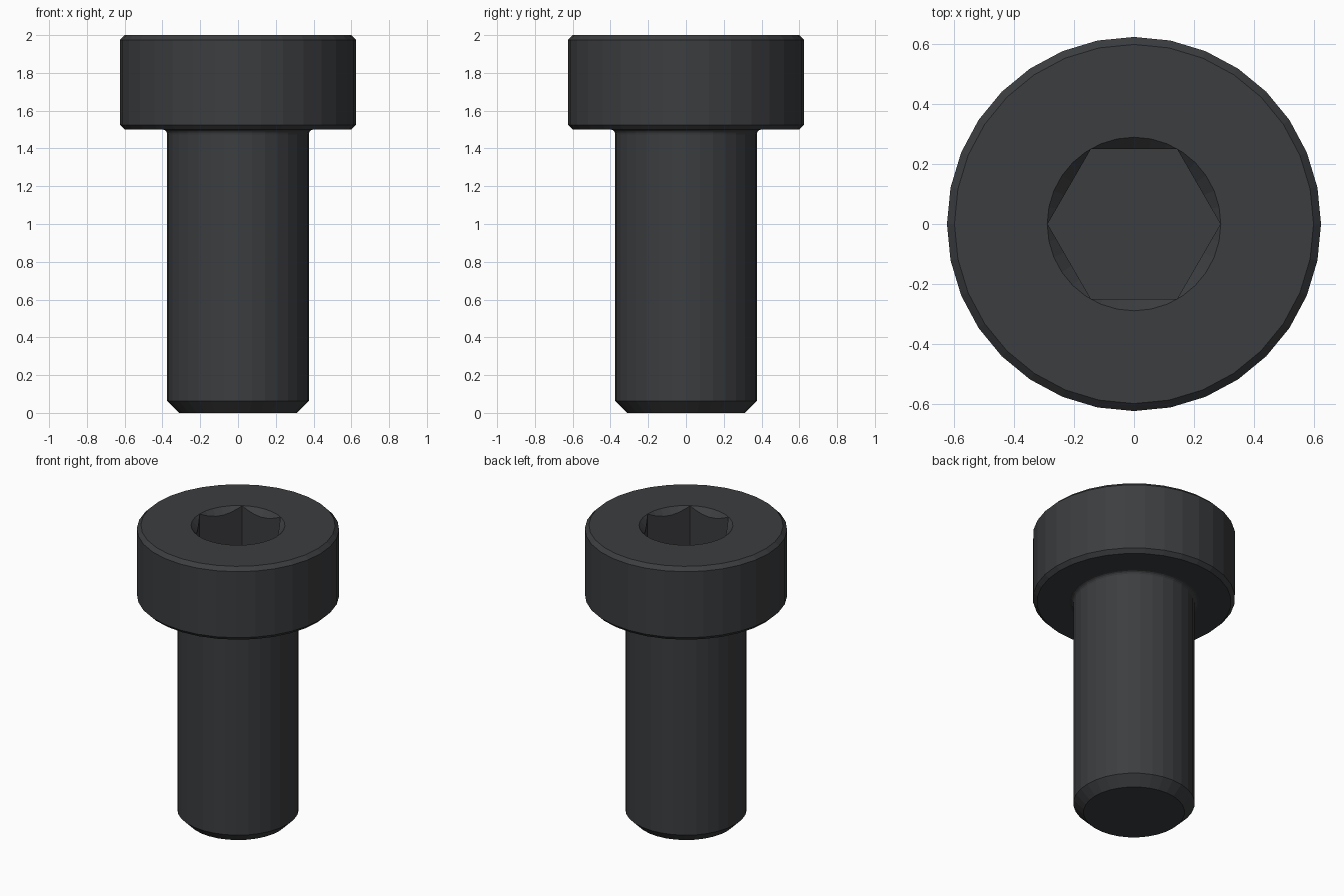
import bpy, bmesh
from math import sin, cos, pi

if "Cube" in bpy.data.objects:
    bpy.data.objects.remove(bpy.data.objects["Cube"])

SIDES = 32


def lathe(name, profile, sides):
    """Closed solid of revolution from (radius, z) points, bottom to top."""
    bm = bmesh.new()
    rings = [[bm.verts.new((r * cos(2 * pi * i / sides), r * sin(2 * pi * i / sides), z))
              for i in range(sides)] for r, z in profile]
    for a, b in zip(rings, rings[1:]):
        for i in range(sides):
            j = (i + 1) % sides
            bm.faces.new((a[i], a[j], b[j], b[i]))
    bm.faces.new(rings[0][::-1])
    bm.faces.new(rings[-1])
    bmesh.ops.recalc_face_normals(bm, faces=bm.faces)
    mesh = bpy.data.meshes.new(name)
    bm.to_mesh(mesh)
    bm.free()
    ob = bpy.data.objects.new(name, mesh)
    bpy.context.collection.objects.link(ob)
    return ob


# Screw body: chamfered tip, shank, fillet under the head, chamfered head
fillet = [(0.40 - 0.025 * cos(t * pi / 8), 1.475 + 0.025 * sin(t * pi / 8)) for t in range(5)]
profile = [(0.3125, 0), (0.375, 0.0625)] + fillet + [
    (0.60, 1.5), (0.625, 1.525), (0.625, 1.975), (0.60, 2.0)]
screw = lathe("socket_screw", profile, SIDES)

steel = bpy.data.materials.new("black_steel")
steel.diffuse_color = (0.045, 0.047, 0.05, 1)
steel.use_nodes = True
steel.node_tree.nodes["Principled BSDF"].inputs["Base Color"].default_value = steel.diffuse_color
screw.data.materials.append(steel)

# Hexagon socket and its conical lead-in
hexagon = lathe("hex_cutter", [(0.2887, 1.7125), (0.2887, 2.1)], 6)
lead_in = lathe("lead_in_cutter", [(0.22, 1.93), (0.34, 2.05)], SIDES)
for cutter in (lead_in, hexagon):
    cutter.data.materials.append(steel)
    cutter.hide_render = True
    cutter.display_type = 'WIRE'
    mod = screw.modifiers.new(cutter.name, 'BOOLEAN')
    mod.operation = 'DIFFERENCE'
    mod.solver = 'EXACT'
    mod.object = cutter
